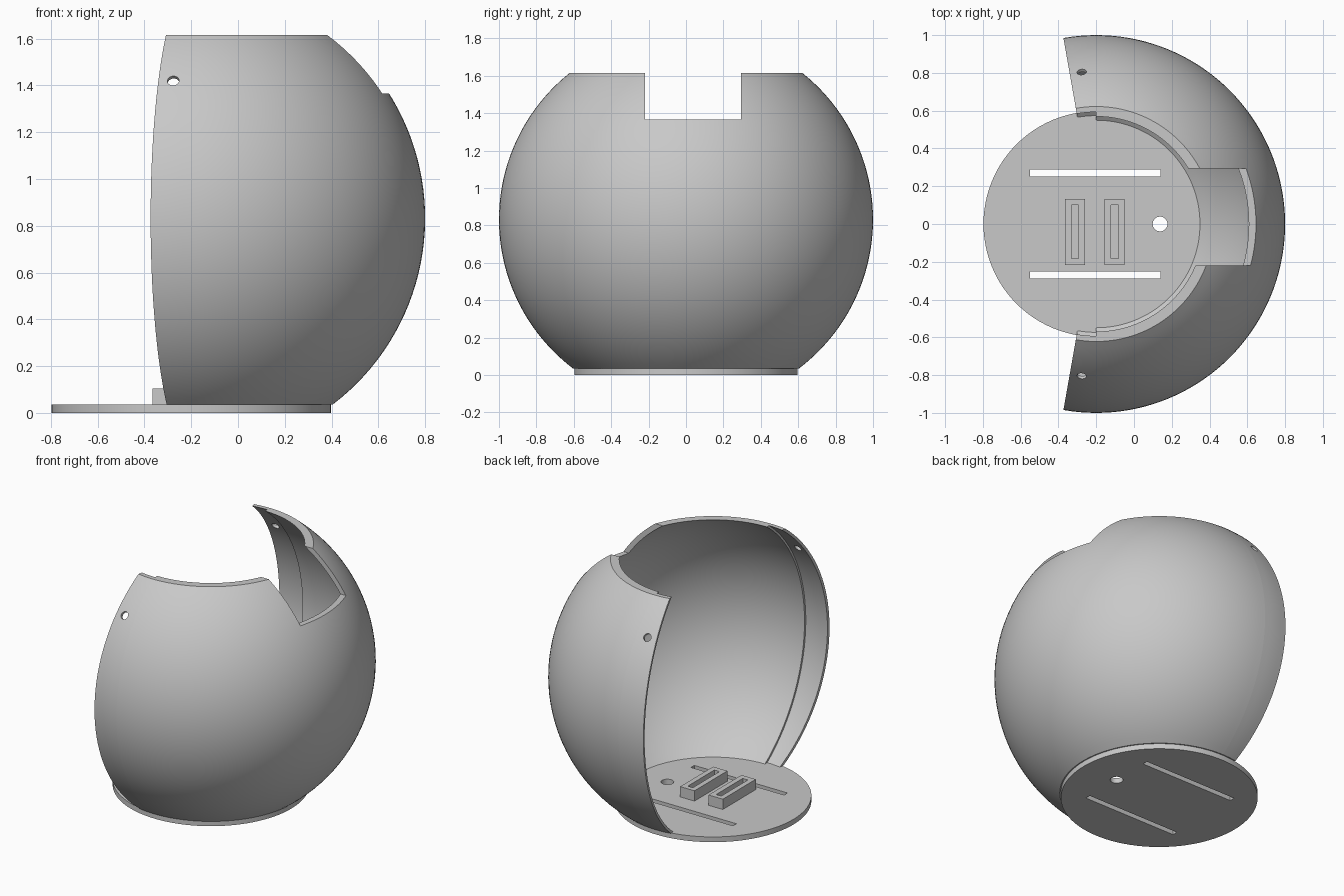
import bpy, bmesh
from math import radians, sin, cos, asin
from mathutils import Vector

cube = bpy.data.objects.get("Cube")
if cube:
    bpy.data.objects.remove(cube, do_unlink=True)

grey = bpy.data.materials.new("light_grey")
grey.use_nodes = True
grey.diffuse_color = (0.58, 0.58, 0.58, 1)
grey.node_tree.nodes["Principled BSDF"].inputs["Base Color"].default_value = (0.58, 0.58, 0.58, 1)

CENTRE = Vector((-0.2, 0, 0.832))
BASE_TOP, SHELL_TOP = 0.035, 1.615


def make_object(name, bm):
    bmesh.ops.recalc_face_normals(bm, faces=bm.faces)
    mesh = bpy.data.meshes.new(name)
    bm.to_mesh(mesh)
    bm.free()
    mesh.materials.append(grey)
    obj = bpy.data.objects.new(name, mesh)
    bpy.context.collection.objects.link(obj)
    return obj


def box(name, low, high):
    bm = bmesh.new()
    bmesh.ops.create_cube(bm, size=1)
    low, high = Vector(low), Vector(high)
    for v in bm.verts:
        v.co = (low + high) / 2 + v.co * (high - low)
    return make_object(name, bm)


def cylinder(name, centre, radius, depth, direction=(0, 0, 1), sides=32):
    bm = bmesh.new()
    bmesh.ops.create_cone(bm, cap_ends=True, segments=sides, radius1=radius, radius2=radius, depth=depth)
    turn = Vector((0, 0, 1)).rotation_difference(Vector(direction))
    for v in bm.verts:
        v.co = turn @ v.co + Vector(centre)
    return make_object(name, bm)


def activate(obj):
    bpy.ops.object.select_all(action='DESELECT')
    obj.select_set(True)
    bpy.context.view_layer.objects.active = obj


def cut(obj, *cutters):
    for cutter in cutters:
        mod = obj.modifiers.new("cut", 'BOOLEAN')
        mod.operation = 'DIFFERENCE'
        mod.solver = 'EXACT'
        mod.object = cutter
        activate(obj)
        bpy.ops.object.modifier_apply(modifier=mod.name)
        bpy.data.objects.remove(cutter, do_unlink=True)


def smooth(obj):
    activate(obj)
    bpy.ops.object.shade_smooth_by_angle(angle=radians(30))


def arc(radius, rows):
    """Half profile of a sphere trimmed flat at bottom and top."""
    a = asin((BASE_TOP - CENTRE.z) / radius)
    b = asin((SHELL_TOP - CENTRE.z) / radius)
    return [(radius * cos(a + (b - a) * i / rows), radius * sin(a + (b - a) * i / rows))
            for i in range(rows + 1)]


def shell_sector(name, inner, start, end, steps, rows=40):
    """Solid piece of a hollow sphere between two angles about the vertical axis."""
    profile = arc(1.0, rows) + arc(inner, rows)[::-1]
    n = len(profile)
    bm = bmesh.new()
    rings = []
    for s in range(steps + 1):
        t = radians(start + (end - start) * s / steps)
        rings.append([bm.verts.new(CENTRE + Vector((r * cos(t), r * sin(t), z))) for r, z in profile])
    for a, b in zip(rings, rings[1:]):
        for k in range(n):
            j = (k + 1) % n
            bm.faces.new((a[k], a[j], b[j], b[k]))
    for ring in (rings[0], rings[-1]):
        for k in range(rows):
            bm.faces.new((ring[k], ring[k + 1], ring[n - 2 - k], ring[n - 1 - k]))
    return make_object(name, bm)


# Main shell with the notch in its rim
shell = shell_sector("main_shell", 0.968, -90, 90, 72)
cut(shell, box("notch_cutter", (0.1, -0.22, 1.365), (1.2, 0.295, 2)))
smooth(shell)

# Thin lips along the opening, each with a pivot hole
for side, label in ((1, "left"), (-1, "right")):
    lip = shell_sector(label + "_lip", 0.982, side * 90, side * 100, 4)
    spot = Vector((-0.277, side * 0.805, 1.42))
    cut(lip, cylinder("hole_cutter", spot, 0.025, 0.3, spot - CENTRE))
    smooth(lip)

# Round base plate with two long slots and a cable hole
base = cylinder("base_plate", (-0.2, 0, BASE_TOP / 2), 0.597, BASE_TOP, sides=96)
cut(base,
    box("slot_cutter", (-0.55, 0.252, -1), (0.14, 0.288, 1)),
    box("slot_cutter", (-0.55, -0.288, -1), (0.14, -0.252, 1)),
    cylinder("hole_cutter", (0.138, 0, 0), 0.039, 1))
smooth(base)

# Pair of slotted holders on the base
for x, label in ((-0.312, "front"), (-0.102, "rear")):
    holder = box(label + "_holder", (x - 0.053, -0.217, BASE_TOP - 0.001), (x + 0.053, 0.132, 0.104))
    cut(holder, box("slot_cutter", (x - 0.019, -0.182, -1), (x + 0.019, 0.1, 1)))
